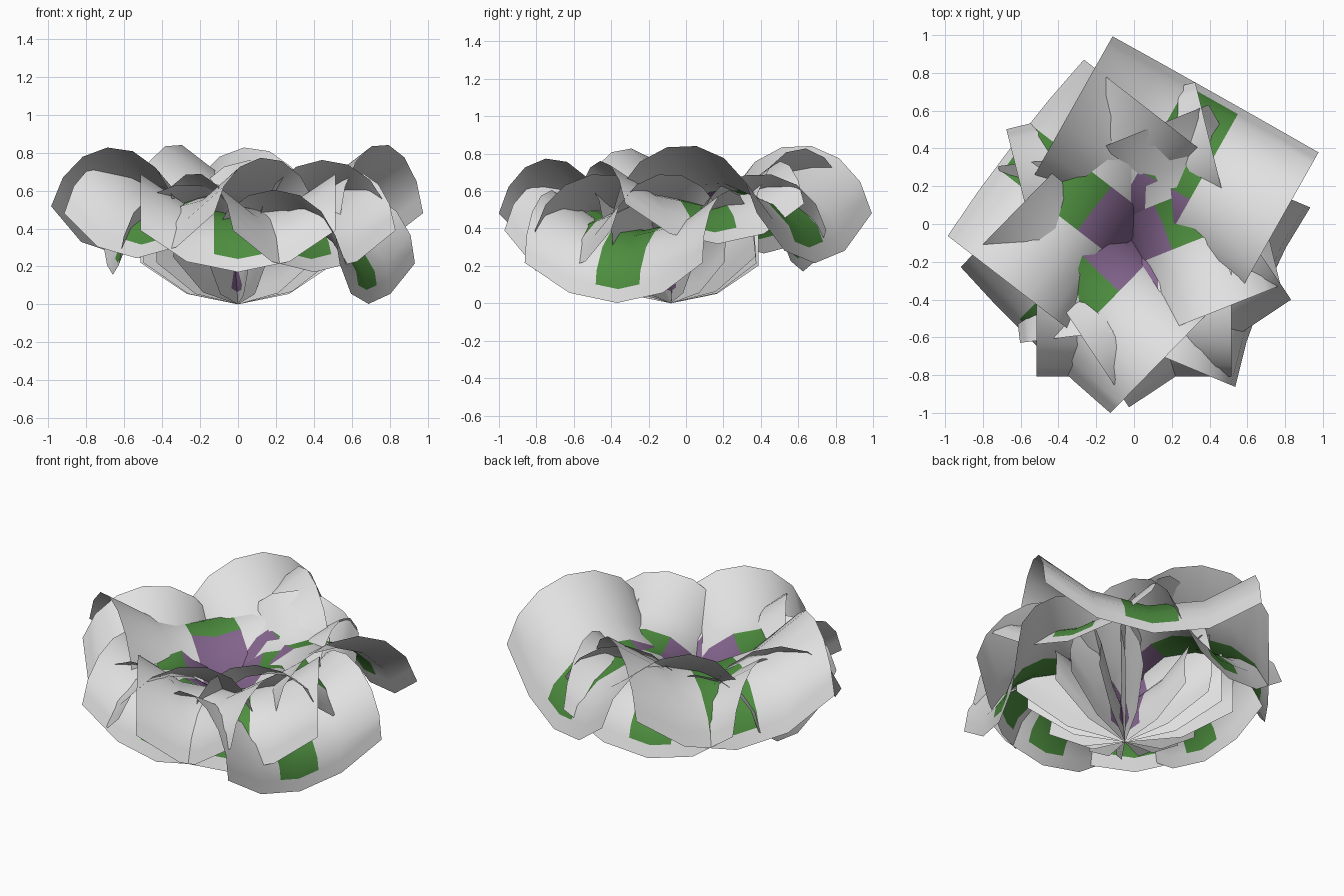
import bpy, math
from mathutils import Matrix, Vector

if "Cube" in bpy.data.objects:
    bpy.data.objects.remove(bpy.data.objects["Cube"])


def material(name, color):
    m = bpy.data.materials.new(name)
    m.diffuse_color = (*color, 1)
    m.use_nodes = True
    m.node_tree.nodes["Principled BSDF"].inputs["Base Color"].default_value = m.diffuse_color
    return m


MATS = [material("pale_grey", (0.75, 0.75, 0.75)),
        material("leaf_green", (0.075, 0.27, 0.05)),
        material("dusky_purple", (0.23, 0.13, 0.27))]

# lengthwise profile: circular arch from the root, over the top, down to the tip
SEGS = 8
ARCH = [Vector((0.36 + 0.374 * math.cos(a), 0.1 + 0.374 * math.sin(a)))
        for a in (math.radians(195.5 - 184.7 * i / SEGS) for i in range(SEGS + 1))]
# rows include the cut lines of the painted stripe
ROWS = sorted([i / SEGS for i in range(SEGS + 1)] + [0.05, 0.9375])
# crosswise profile: shallow trough (offset, lift)
COLS = [(-0.515, 0.22), (-0.27, 0.055), (-0.127, 0.026), (0, 0),
        (0.127, 0.026), (0.27, 0.055), (0.515, 0.22)]


def arch_point(t):
    i = min(int(t * SEGS), SEGS - 1)
    return ARCH[i].lerp(ARCH[i + 1], t * SEGS - i)


def leaf(name, azimuth, scale, tilt):
    verts, faces, mats = [], [], []
    n = len(COLS)
    for t in ROWS:
        p = arch_point(t)
        verts += [(p.x, s, p.y + lift) for s, lift in COLS]
    for r in range(len(ROWS) - 1):
        t = (ROWS[r] + ROWS[r + 1]) / 2
        for c in range(n - 1):
            k = r * n + c
            faces.append((k, k + n, k + n + 1, k + 1))
            # stripe along the middle: purple inside, green outside
            stripe = c in (2, 3) and 0.05 < t < 0.9375
            mats.append((2 if t < 0.5 else 1) if stripe else 0)
    me = bpy.data.meshes.new(name)
    me.from_pydata(verts, [], faces)
    me.transform(Matrix.Translation((0, -0.08, 0))
                 @ Matrix.Rotation(math.radians(azimuth), 4, 'Z')
                 @ Matrix.Rotation(math.radians(-tilt), 4, 'Y')
                 @ Matrix.Scale(scale, 4))
    for m in MATS:
        me.materials.append(m)
    for poly, m in zip(me.polygons, mats):
        poly.material_index = m
        poly.use_smooth = True
    ob = bpy.data.objects.new(name, me)
    bpy.context.collection.objects.link(ob)


# ring of nine arching leaves: azimuth, scale, tilt
LEAVES = [(-90, 1.0, 0), (-56.4, 1.0, 0), (-22.7, 1.0, -13), (21.7, 1.0, 12),
          (60.6, 1.215, 0.5), (104, 1.0, 0), (142.3, 1.145, 5),
          (187, 0.915, 0), (225.7, 1.075, 4.5)]
for i, (az, sc, ti) in enumerate(LEAVES):
    leaf(f"leaf_{i + 1}", az, sc, ti)
